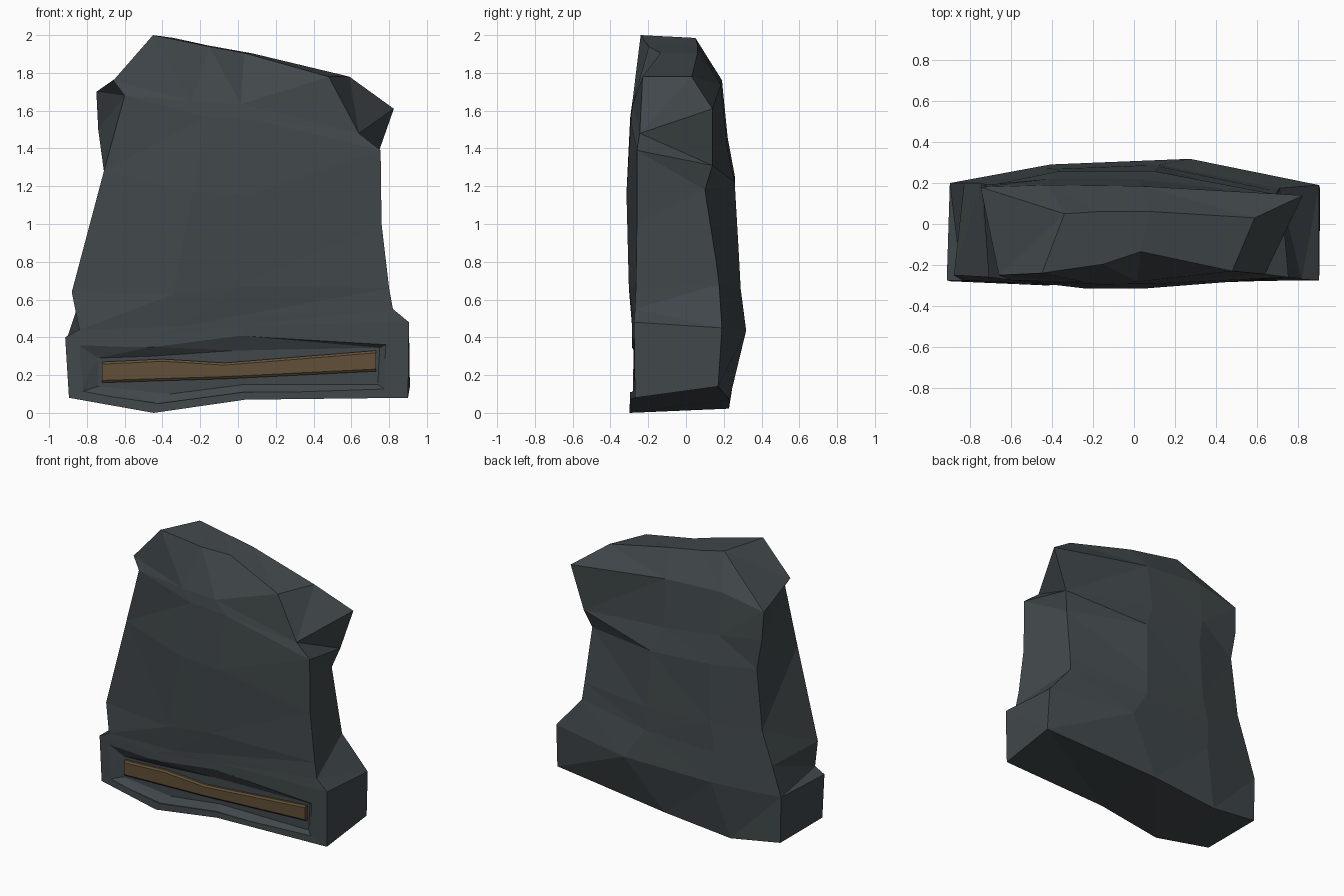
import bpy, bmesh
from mathutils import Vector

if "Cube" in bpy.data.objects:
    bpy.data.objects.remove(bpy.data.objects["Cube"])


def material(name, rgb):
    m = bpy.data.materials.new(name)
    m.diffuse_color = (*rgb, 1)
    m.use_nodes = True
    m.node_tree.nodes["Principled BSDF"].inputs["Base Color"].default_value = m.diffuse_color
    return m


def loft(name, rings, mat=None):
    """Skin a stack of equal-length point rings and cap both ends."""
    bm = bmesh.new()
    vs = [[bm.verts.new(p) for p in r] for r in rings]
    n = len(rings[0])
    for a, b in zip(vs, vs[1:]):
        for i in range(n):
            j = (i + 1) % n
            bm.faces.new((a[i], a[j], b[j], b[i]))
    bm.faces.new(vs[0][::-1])
    bm.faces.new(vs[-1])
    bmesh.ops.triangulate(bm, faces=bm.faces[:])
    bmesh.ops.recalc_face_normals(bm, faces=bm.faces[:])
    me = bpy.data.meshes.new(name)
    bm.to_mesh(me)
    bm.free()
    ob = bpy.data.objects.new(name, me)
    bpy.context.collection.objects.link(ob)
    if mat:
        me.materials.append(mat)
    return ob


def between(a, b, t, dy, dz=0):
    return Vector(a).lerp(Vector(b), t) + Vector((0, dy, dz))


slate = material("slate", (0.053, 0.065, 0.07))
bronze = material("bronze", (0.12, 0.08, 0.038))

# Corner profiles of the slab, bottom to top
front_left = [(-.895, -.28, .08), (-.915, -.275, .40), (-.84, -.275, .44), (-.88, -.25, .64),
              (-.71, -.26, 1.28), (-.60, -.275, 1.68), (-.66, -.25, 1.76), (-.45, -.24, 2.0)]
front_right = [(.90, -.27, .08), (.905, -.275, .48), (.82, -.27, .55), (.80, -.265, .66),
               (.76, -.26, 1.0), (.755, -.26, 1.39), (.64, -.245, 1.48), (.48, -.23, 1.78)]
back_right = [(.91, .17, .14), (.905, .19, .45), (.71, .175, .68), (.70, .16, .8),
              (.68, .10, 1.18), (.72, .14, 1.31), (.825, .14, 1.61), (.59, .03, 1.78)]
back_left = [(-.895, .20, .08), (-.90, .20, .41), (-.83, .20, .62), (-.75, .20, .85),
             (-.70, .19, 1.28), (-.74, .19, 1.5), (-.75, .18, 1.70), (-.34, .05, 1.985)]

# Bulge of the front and back faces at each level, and where the back crease runs
front_bulge = [-.022, -.01, -.012, -.045, -.055, -.025, -.035, .04]
back_bulge = [.045, .125, .105, .105, .12, .055, .025, .02]
back_crease = [.50, .65, .62, .60, .58, .52, .50, .45]

rings = []
for i, (fl, fr, br, bl) in enumerate(zip(front_left, front_right, back_right, back_left)):
    base, shoulder, top = i == 0, i == 6, i == 7
    f, b, t = front_bulge[i], back_bulge[i], back_crease[i]
    rings.append([
        fl,
        between(fl, fr, .25 if i < 2 else .32, f, -.08 if base else .01 if top else -.02),
        between(fl, fr, .52, f + (.06 if top else 0), -.01 if base else .02),
        fr, br,
        between(bl, br, t, b, -.04 if base else .08 if shoulder else .01 if top else 0),
        between(bl, br, t * .42, b * .75, -.07 if base else .08 if shoulder else 0),
        bl])
stone = loft("headstone", rings, slate)

# Tapered recess carved in the plinth front
outer = [(-.88, .385), (-.46, .35), (0, .41), (.80, .37),
         (.80, .11), (.03, .11), (-.42, .05), (-.84, .11)]
inner = [(-.74, .29), (-.46, .30), (-.02, .33), (.75, .345),
         (.74, .15), (.03, .15), (-.36, .10), (-.74, .14)]
cutter = loft("recess_cutter", [[(x, y, z) for x, z in outline] for y, outline in
                                ((-.45, outer), (-.288, outer), (-.25, inner))], slate)
cutter.hide_render = True
mod = stone.modifiers.new("recess", 'BOOLEAN')
mod.operation = 'DIFFERENCE'
mod.solver = 'EXACT'
mod.object = cutter
bpy.context.view_layer.objects.active = stone
stone.select_set(True)
bpy.ops.object.modifier_apply(modifier=mod.name)
bpy.data.objects.remove(cutter)

# Bent bronze strip set in the recess, with a chamfered front
strip = [(-.72, .16, .27), (-.40, .17, .285), (-.07, .18, .265), (.73, .22, .33)]


def strip_ring(y, inset):
    low = [(x, y, a + inset) for x, a, b in strip]
    high = [(x, y, b - inset) for x, a, b in reversed(strip)]
    return low + high


loft("plaque", [strip_ring(-.22, 0), strip_ring(-.265, 0), strip_ring(-.275, .012)], bronze)
